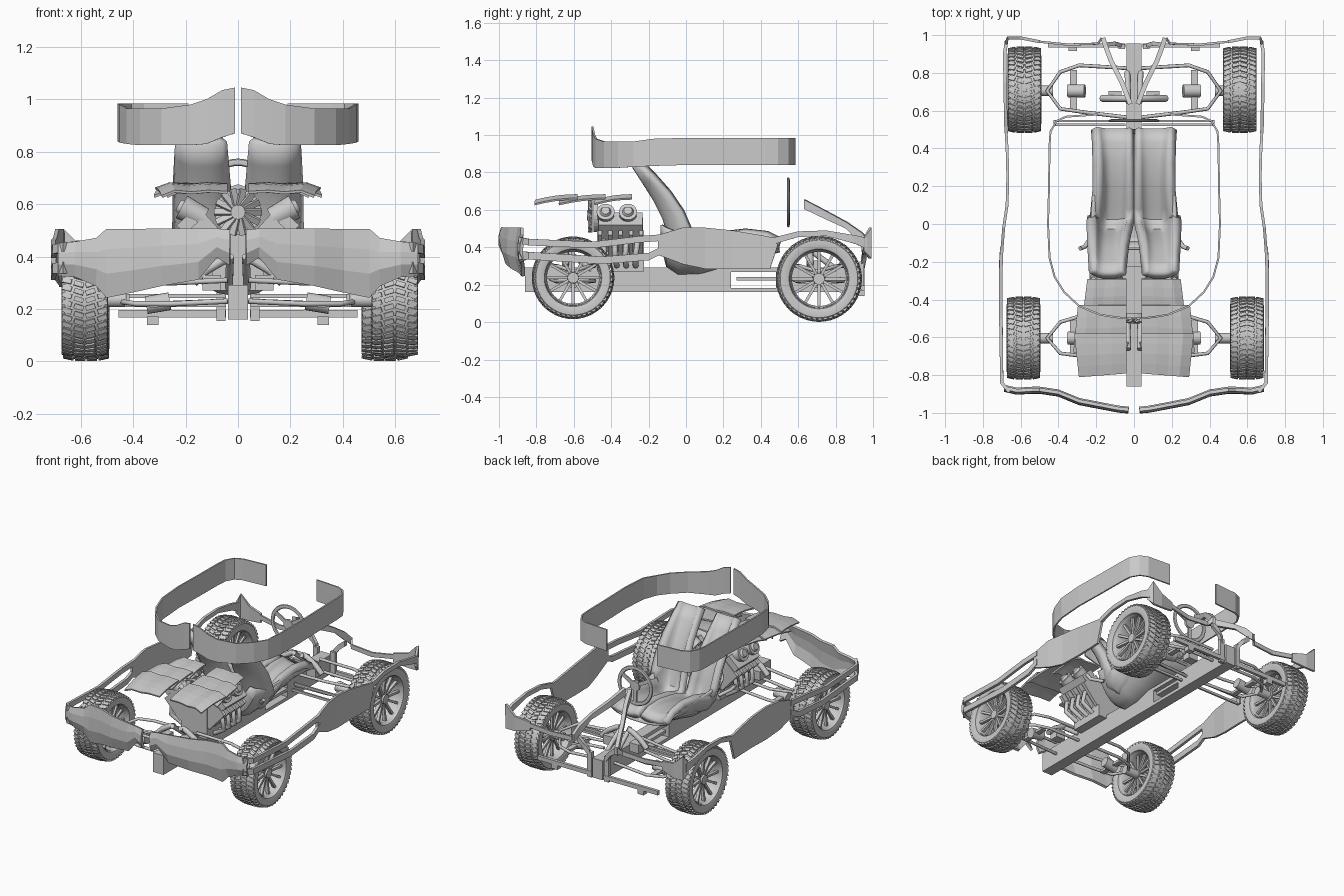
import bpy, bmesh
from math import sin, cos, pi, radians
from mathutils import Matrix, Vector, Euler

if "Cube" in bpy.data.objects:
    bpy.data.objects.remove(bpy.data.objects["Cube"])

smooth_objs = []

def finish(name, bm, mirror=False, solid=0, smooth=False):
    me = bpy.data.meshes.new(name)
    bmesh.ops.recalc_face_normals(bm, faces=bm.faces)
    bm.to_mesh(me); bm.free()
    ob = bpy.data.objects.new(name, me)
    bpy.context.collection.objects.link(ob)
    if solid:
        m = ob.modifiers.new("thickness", 'SOLIDIFY'); m.thickness = solid; m.offset = 0
    if mirror:
        m = ob.modifiers.new("mirror", 'MIRROR'); m.use_mirror_merge = False
    if smooth: smooth_objs.append(ob)
    return ob

def add_box(bm, c, s, rot=(0, 0, 0), base=Matrix()):
    m = base @ Matrix.LocRotScale(Vector(c), Euler(rot), Vector(s))
    bmesh.ops.create_cube(bm, size=1, matrix=m)

def add_cyl(bm, p0, p1, r0, r1=None, seg=20):
    p0, p1 = Vector(p0), Vector(p1); d = p1 - p0
    m = Matrix.Translation((p0 + p1) / 2) @ d.to_track_quat('Z', 'Y').to_matrix().to_4x4()
    bmesh.ops.create_cone(bm, cap_ends=True, segments=seg, radius1=r0,
                          radius2=r0 if r1 is None else r1, depth=d.length, matrix=m)

def box(name, c, s, rot=(0, 0, 0), mirror=False):
    bm = bmesh.new(); add_box(bm, c, s, rot); return finish(name, bm, mirror)

def cyl(name, p0, p1, r0, r1=None, mirror=False, seg=20):
    bm = bmesh.new(); add_cyl(bm, p0, p1, r0, r1, seg)
    return finish(name, bm, mirror, smooth=True)

def sheet(name, rows, t=.015, mirror=True, smooth=False):
    bm = bmesh.new()
    g = [[bm.verts.new(p) for p in r] for r in rows]
    for a, b in zip(g, g[1:]):
        for i in range(len(a) - 1):
            bm.faces.new((a[i], a[i + 1], b[i + 1], b[i]))
    return finish(name, bm, mirror, t, smooth)

def strip(name, pts, t=.015, smooth=False):
    # upright band: each point is x, y, bottom z, top z
    return sheet(name, [[(x, y, a) for x, y, a, b in pts], [(x, y, b) for x, y, a, b in pts]], t, True, smooth)

def tube(name, pts, r):
    # mirrored pair of round bars
    cu = bpy.data.curves.new(name, 'CURVE'); cu.dimensions = '3D'
    cu.bevel_depth = r; cu.bevel_resolution = 2; cu.use_fill_caps = True
    for s in (1, -1):
        sp = cu.splines.new('POLY'); sp.points.add(len(pts) - 1)
        for q, (x, y, z) in zip(sp.points, pts): q.co = (s * x, y, z, 1)
    ob = bpy.data.objects.new(name, cu); bpy.context.collection.objects.link(ob)
    return ob

def lathe(bm, prof, seg=48):
    # closed profile of (x, radius) spun around the x axis
    g = [[bm.verts.new((x, r * cos(2*pi*i/seg), r * sin(2*pi*i/seg))) for x, r in prof] for i in range(seg)]
    n = len(prof)
    for i in range(seg):
        a, b = g[i], g[(i + 1) % seg]
        for j in range(n):
            k = (j + 1) % n
            bm.faces.new((a[j], a[k], b[k], b[j]))

# wheel: tyre, tread blocks, rim, spokes
bm = bmesh.new()
half = [(.066, .15), (.082, .157), (.089, .178), (.087, .203), (.074, .214), (.025, .218)]
lathe(bm, half + [(-x, r) for x, r in reversed(half)])
lathe(bm, [(.064, .155), (.072, .15), (.06, .142), (-.06, .142), (-.072, .15), (-.064, .155)])
for i in range(46):
    for j, (x, r, tilt) in enumerate([(-.067, .212, -.2), (-.022, .218, 0), (.022, .218, 0), (.067, .212, .2)]):
        base = Matrix.Rotation(2*pi*(i + (.5 if j in (1, 2) else 0)) / 46, 4, 'X')
        add_box(bm, (x, 0, r), (.037, .019, .014), (0, tilt, .3 if x < 0 else -.3), base)
for i in range(12):
    add_box(bm, (.045, 0, .09), (.02, .015, .12), (0, .12, 0), Matrix.Rotation(2*pi*i/12, 4, 'X'))
    add_box(bm, (-.045, 0, .09), (.015, .015, .12), (0, 0, 0), Matrix.Rotation(2*pi*i/12, 4, 'X'))
add_cyl(bm, (-.06, 0, 0), (.06, 0, 0), .035, .03)
w = finish("wheel_front_right", bm, smooth=True)
w.location = (.598, -.604, .237); w.scale = (1, .98, .98)
for nm, loc, s, rot in [("front_left", (-.585, -.604, .237), .98, pi), ("rear_right", (.56, .711, .231), 1.02, 0),
                        ("rear_left", (-.58, .711, .231), 1.02, pi)]:
    o = bpy.data.objects.new("wheel_" + nm, w.data); bpy.context.collection.objects.link(o)
    o.location = loc; o.scale = (1, s, s); o.rotation_euler = (0, 0, rot)

# central beam with a slot towards the rear
bm = bmesh.new()
for y0, y1, z0, z1 in [(-.86, .24, .16, .292), (.48, .955, .16, .292), (.24, .48, .268, .292),
                       (.24, .48, .16, .182), (.27, .48, .222, .242)]:
    add_box(bm, (0, (y0 + y1)/2, (z0 + z1)/2), (.078, y1 - y0, z1 - z0))
finish("central_beam", bm)

# roof band, open at the rear
strip("roof_band", [(.012, -.5, .87, 1.045), (.06, -.498, .855, 1.035), (.12, -.49, .83, 1.0), (.18, -.48, .825, .98),
    (.29, -.435, .825, .965), (.37, -.36, .825, .965), (.42, -.28, .83, .965), (.447, -.18, .835, .98),
    (.455, 0, .84, .985), (.45, .2, .84, .985), (.447, .42, .84, .985), (.442, .49, .84, .985), (.41, .545, .84, .985),
    (.36, .568, .84, .985), (.19, .58, .84, .985)], .01)

# seats: a curved shell per side with raised bolsters
path = [(-.27, .84, .055, .222), (-.215, .755, .05, .225), (-.155, .66, .045, .228), (-.105, .56, .035, .23),
        (-.075, .46, .025, .23), (-.045, .37, .02, .225), (.02, .325, .012, .215), (.1, .345, .01, .21),
        (.2, .385, .01, .2), (.33, .415, .01, .2), (.43, .42, .01, .205), (.5, .405, .01, .212)]
rows = []
for i, (y, z, xa, xb) in enumerate(path):
    a, b = path[max(i - 1, 0)], path[min(i + 1, len(path) - 1)]
    d = Vector((0, b[0] - a[0], b[1] - a[1])).normalized()
    n = Vector((0, -d.z, d.y)); h = .03 + .085 * sin(pi * i / 11)
    rows.append([Vector((xa + (xb - xa)*k/10, y, z)) + n * h * abs(k/5 - 1)**3 * (1 if k > 5 else .6) for k in range(11)])
sheet("seat", rows, .045, True, True)
# basin below the seats
sheet("seat_basin", [[(w_ * k/6, y, zb + (zt - zb) * abs(k/6)**3) for k in range(-6, 7)] for y, w_, zb, zt in
    [(-.13, .18, .42, .52), (-.1, .21, .3, .5), (-.04, .225, .26, .48), (.08, .22, .265, .47), (.2, .21, .3, .46),
     (.35, .205, .34, .45), (.5, .215, .38, .43)]], .015, False, True)
tube("seat_lever", [(.21, -.05, .4), (.26, -.12, .43), (.285, -.13, .46)], .012)

# side panels, front side rails, rear side rails
strip("side_panel", [(.7, -.15, .36, .465), (.69, -.02, .31, .505), (.672, .1, .285, .505), (.668, .25, .285, .49),
    (.672, .4, .285, .465), (.675, .45, .285, .455), (.677, .49, .41, .45)])
strip("upper_side_rail", [(.66, -.89, .42, .455), (.7, -.84, .41, .445), (.705, -.5, .395, .43), (.705, -.25, .425, .46),
    (.7, -.12, .435, .47)], .018)
strip("lower_side_rail", [(.66, -.89, .335, .38), (.7, -.84, .335, .375), (.705, -.45, .31, .35), (.705, -.2, .33, .37),
    (.7, -.12, .37, .41)], .018)
strip("rear_side_rail", [(.677, .48, .42, .455), (.68, .6, .455, .485), (.682, .75, .46, .49), (.685, .9, .42, .465),
    (.675, .97, .39, .45)], .018)

# front bumper in two faceted halves
bx = [(.03, -.99, .37, .5), (.08, -.985, .4, .505), (.15, -.972, .315, .505), (.29, -.945, .29, .505), (.4, -.9, .265, .505),
      (.5, -.885, .245, .505), (.54, -.885, .29, .47), (.62, -.89, .325, .455), (.685, -.875, .33, .45)]
sheet("front_bumper", [[(x, y + o, a + (b - a)*f) for x, y, a, b in bx] for f, o in ((0, .015), (.35, -.005), (.7, -.003), (1, .008))], .018)

# rear bumper: corner plates and thin cross bars
strip("rear_corner_plate", [(.68, .95, .38, .45), (.668, .985, .34, .505), (.6, .985, .34, .44), (.5, .965, .36, .42)], .016)
strip("rear_cross_strip", [(.5, .965, .38, .41), (.35, .95, .36, .39), (.19, .955, .37, .4), (.17, .985, .39, .43)], .012)
box("rear_lower_bar", (.25, .945, .182), (.41, .02, .028), mirror=True)
box("rear_skid", (.325, .935, .155), (.045, .04, .032), mirror=True)
# cross frame ahead of the rear axle
for y, z in ((.525, .215), (.545, .25)):
    box("cross_frame_bar", (.235, y, z), (.38, .012, .016), mirror=True)
box("cross_frame_end", (.42, .535, .232), (.014, .03, .05), mirror=True)

# rising rails behind the steering wheel and the uprights at the end of the beam
strip("steering_rail", [(.02, .635, .605, .655), (.06, .74, .555, .6), (.12, .86, .5, .535), (.15, .94, .42, .48),
    (.165, .985, .38, .43)], .025)
strip("rear_upright_link", [(.15, .95, .38, .42), (.1, .955, .34, .38), (.065, .945, .29, .34)], .022)
box("rear_upright", (.065, .94, .24), (.035, .025, .17), mirror=True)

# steering wheel
bm = bmesh.new()
lathe(bm, [(.008*cos(k*pi/4), .12 + .014*sin(k*pi/4)) for k in range(8)], 40)
for a in (0, 2*pi/3, 4*pi/3):
    add_box(bm, (0, 0, .065), (.01, .025, .11), base=Matrix.Rotation(a + pi, 4, 'X'))
add_cyl(bm, (-.008, 0, 0), (.008, 0, 0), .035)
o = finish("steering_wheel", bm, smooth=True)
o.location = (0, .547, .64); o.rotation_euler = (0, 0, pi/2)

# suspension: wishbones, axles, dampers, arched struts, mounts
for end, yc, k in (("front", -.604, .85), ("rear", .705, 1)):
    for z in (.22, .3):
        tube(end + "_wishbone", [(.04, yc + .12*k, z + .01), (.29, yc + .135*k, z), (.39, yc + .1*k, z),
            (.46, yc, .24 + (z - .24)*.5), (.39, yc - .095*k, z), (.25, yc - .115*k, z), (.04, yc - .14*k, z + .01)], .01)
    box(end + "_arm_brace", (.32, yc, .215), (.035, .22*k, .018), mirror=True)
    cyl(end + "_hub_axle", (.43, yc, .235), (.53, yc, .235), .028, mirror=True)
    cyl(end + "_damper", (.26, yc, .23), (.35, yc, .215), .034, mirror=True)
    tube(end + "_arched_strut", [(.17, yc - .04, .3), (.12, yc - .04, .35), (.06, yc - .04, .385), (.03, yc - .04, .395)], .018)
    tube(end + "_pillar", [(.03, yc - .06, .4), (.035, yc + .1, .28)], .015)
    box(end + "_mount", (.1, yc - .03, .3), (.07, .06, .06), mirror=True)

# engine: block, angled finned banks, intakes, headers
box("engine_block", (0, -.35, .38), (.2, .25, .22))
bm = bmesh.new()
base = Matrix.Translation((.05, -.35, .39)) @ Matrix.Rotation(radians(42), 4, 'Y')
add_box(bm, (0, 0, .1), (.09, .23, .16), base=base)
for i in range(5):
    add_box(bm, (.01, -.11 + i*.055, .09), (.14, .022, .17), base=base)
add_box(bm, (0, 0, .2), (.1, .235, .04), base=base)
finish("cylinder_bank", bm, True)
for y in (-.43, -.31):
    cyl("intake", (.13, y, .545), (.215, y, .59), .042, .048, True, 24)
    cyl("intake_cap", (.215, y, .59), (.228, y, .597), .03, .022, True)
for i in range(4):
    tube("exhaust_header", [(.13, -.44 + i*.06, .44), (.19, -.44 + i*.06, .42), (.2, -.435 + i*.055, .35), (.12, -.42 + i*.05, .3)], .015)

# fan at the front of the engine
bm = bmesh.new()
add_cyl(bm, (0, -.53, .57), (0, -.5, .57), .028)
add_cyl(bm, (0, -.495, .57), (0, -.47, .57), .088, seg=28)
for i in range(14):
    add_box(bm, (.056, 0, 0), (.07, .01, .026), (.6, 0, 0), Matrix.Translation((0, -.512, .57)) @ Matrix.Rotation(2*pi*i/14, 4, 'Y'))
finish("cooling_fan", bm)

# overlapping engine cover plates, each slightly bowed
for y0, y1, xo in ((-.79, -.58, .29), (-.66, -.43, .32), (-.47, -.29, .27)):
    rows = []
    for k in range(5):
        t = k/4; y = y0 + (y1 - y0)*t; w_ = xo + .025*t*(1 if y0 < -.7 else -1)
        rows.append([(.04 + (w_ - .04)*u, y - .02*u*(1 - t), .645 + dz + .03*t + .008*sin(pi*t))
                     for u, dz in ((0, 0), (.3, .004), (.55, -.002), (.8, .004), (1, -.016))])
    sheet("engine_cover_plate", rows, .01)

# smooth shading on the round parts
bpy.ops.object.select_all(action='DESELECT')
for o in smooth_objs: o.select_set(True)
bpy.context.view_layer.objects.active = smooth_objs[0]
bpy.ops.object.shade_smooth_by_angle(angle=radians(35))
